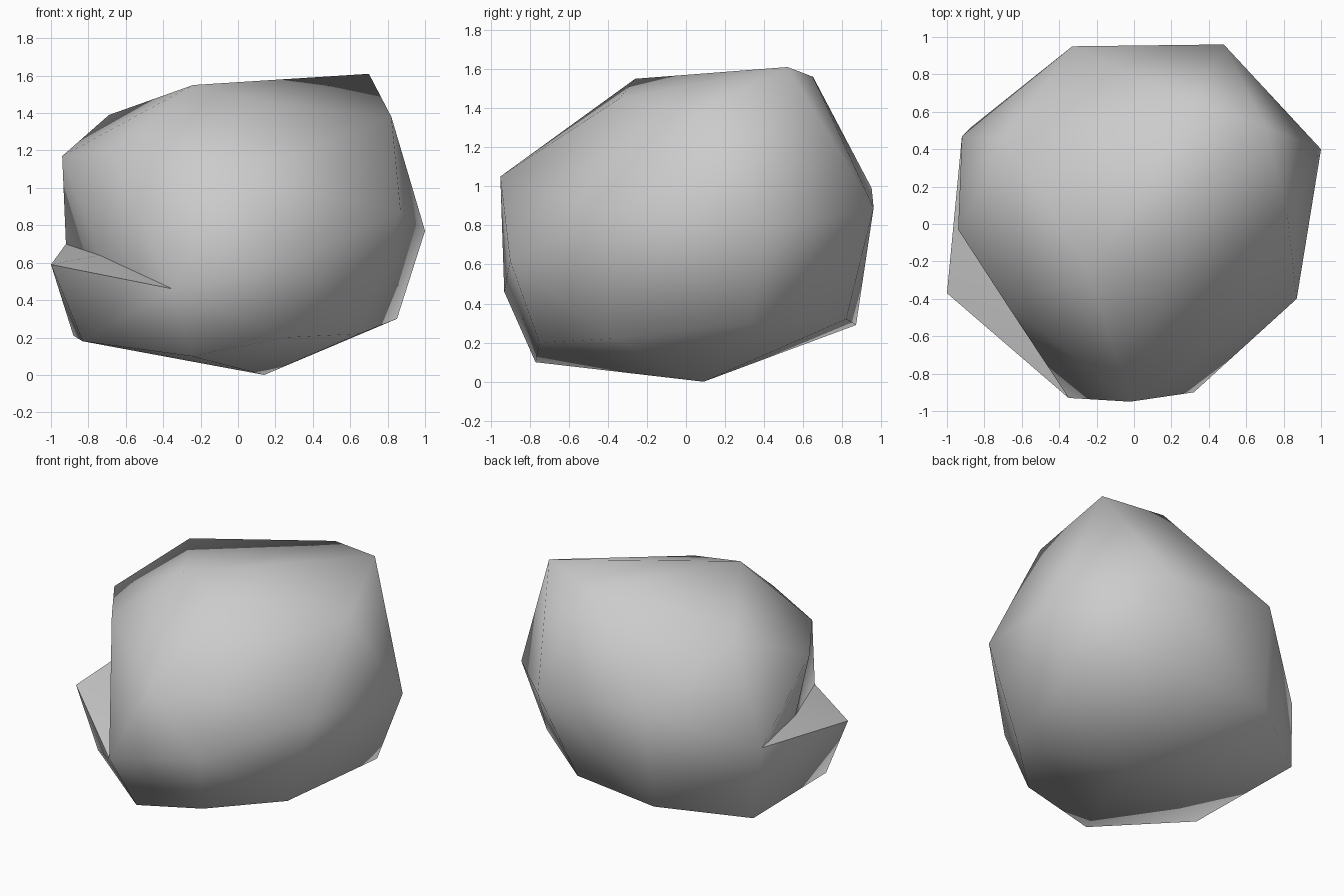
import bpy
import bmesh
import math

cube = bpy.data.objects.get("Cube")
if cube:
    bpy.data.objects.remove(cube, do_unlink=True)

# Single stone colour
stone = bpy.data.materials.new("stone_grey")
stone.use_nodes = True
colour = (0.6, 0.6, 0.6, 1)
stone.diffuse_color = colour
stone.node_tree.nodes["Principled BSDF"].inputs["Base Color"].default_value = colour

# Corners around the notch in the side
ledge_tip = (-1, -.37, .59)
left_shoulder = (-.94, -.03, 1.17)
left_cheek = (-.68, -.43, 1.19)
notch_bottom = (-.74, -.16, .64)

# Remaining corners, from the top down
crown = [(.7, .52, 1.61), (.3, .65, 1.56), (-.24, -.26, 1.55),
         (.17, -.34, 1.45), (-.69, .45, 1.39), (.82, .05, 1.38),
         left_shoulder, left_cheek]
waist = [(-.02, -.95, 1.05), (.32, -.9, .62), (.87, -.4, .87),
         (1, .4, .77), (.48, .96, .89), (-.33, .95, .99),
         (-.35, -.93, .46), (-.92, .47, .7), ledge_tip]
foot = [(.14, .09, 0), (-.25, -.77, .1), (.25, -.75, .2), (.65, -.38, .22),
        (.85, .33, .3), (.27, .82, .32), (-.36, .87, .29),
        (-.83, -.37, .18), (-.88, .51, .21)]

# Wrap a tight skin round the corners
bm = bmesh.new()
corners = {co: bm.verts.new(co) for co in crown + waist + foot}
bmesh.ops.convex_hull(bm, input=bm.verts[:])
loose = [v for v in bm.verts if not v.link_faces]
tip = corners[ledge_tip]
upper = {corners[left_shoulder], corners[left_cheek]}

# Press the notch in above the ledge
above_ledge = [f for f in tip.link_faces if upper & set(f.verts)]
merged = bmesh.ops.dissolve_faces(bm, faces=above_ledge)["region"]
centre = bmesh.ops.poke(bm, faces=merged)["verts"][0]
centre.co = notch_bottom
bmesh.ops.delete(bm, geom=loose, context="VERTS")
bmesh.ops.recalc_face_normals(bm, faces=bm.faces[:])

mesh = bpy.data.meshes.new("boulder")
bm.to_mesh(mesh)
bm.free()
mesh.materials.append(stone)
boulder = bpy.data.objects.new("boulder", mesh)
bpy.context.collection.objects.link(boulder)

# Smooth shading with only the hardest edges kept sharp
bpy.ops.object.select_all(action="DESELECT")
boulder.select_set(True)
bpy.context.view_layer.objects.active = boulder
bpy.ops.object.shade_smooth_by_angle(angle=math.radians(80))
